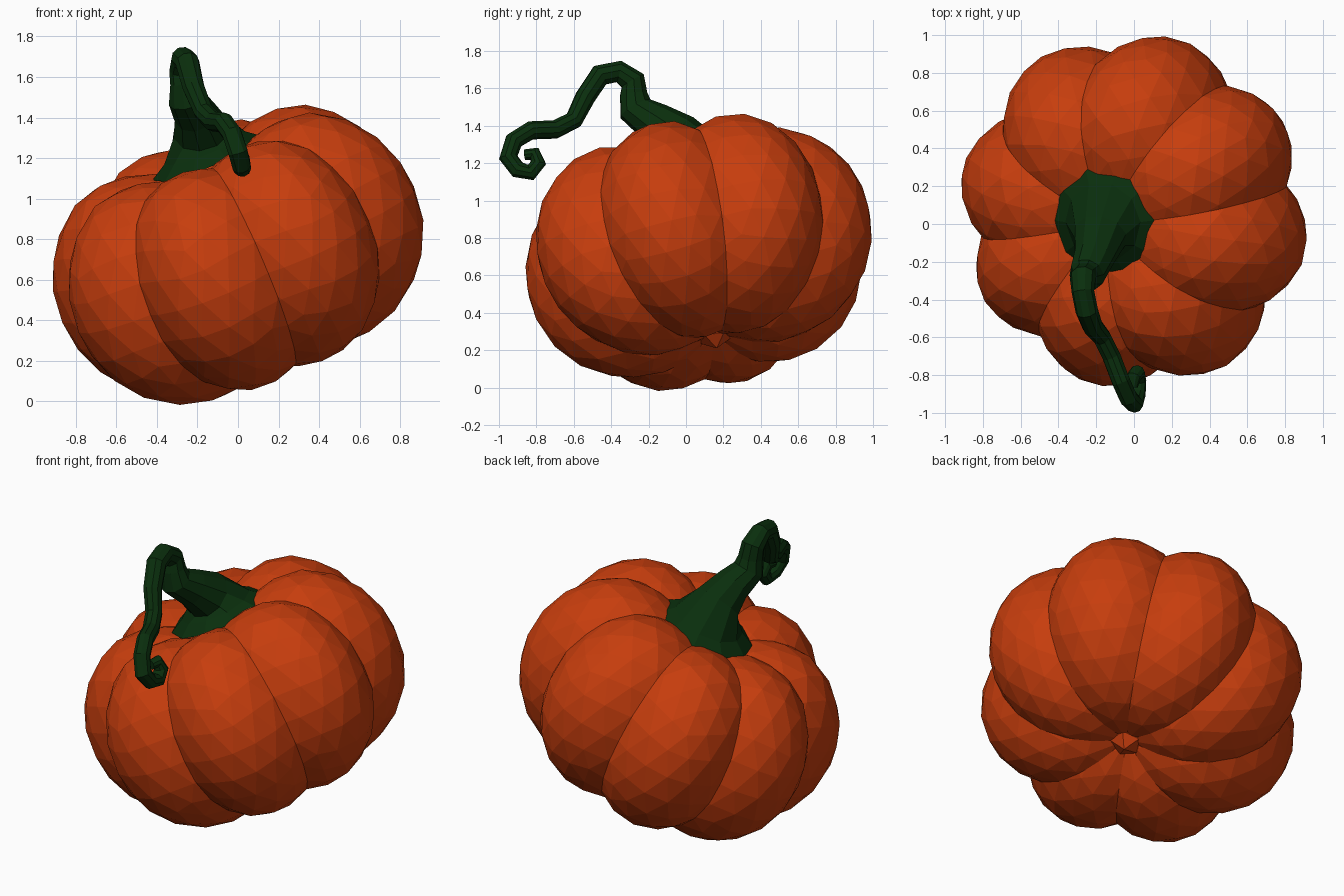
import bpy, bmesh, math
from mathutils import Vector, Matrix

if "Cube" in bpy.data.objects:
    bpy.data.objects.remove(bpy.data.objects["Cube"])

UP = Vector((-0.375, -0.17, 0.91)).normalized()      # leaning axis of the pumpkin
CENTRE = Vector((0, 0.068, 0.725))
FRAME = Matrix.Translation(CENTRE) @ Vector((0, 0, 1)).rotation_difference(UP).to_matrix().to_4x4()


def material(name, colour):
    m = bpy.data.materials.new(name)
    m.diffuse_color = (*colour, 1)
    m.use_nodes = True
    m.node_tree.nodes["Principled BSDF"].inputs["Base Color"].default_value = m.diffuse_color
    return m


def finish(name, bm, mat):
    bmesh.ops.recalc_face_normals(bm, faces=bm.faces[:])
    me = bpy.data.meshes.new(name)
    bm.to_mesh(me)
    bm.free()
    me.materials.append(mat)
    ob = bpy.data.objects.new(name, me)
    bpy.context.collection.objects.link(ob)
    return ob


def blob(name, matrix, detail, mat):
    """Icosphere in the pumpkin's frame, its crown sunk towards the stem."""
    bm = bmesh.new()
    bmesh.ops.create_icosphere(bm, subdivisions=detail, radius=1, matrix=matrix)
    for v in bm.verts:
        if v.co.z > 0:
            r = math.hypot(v.co.x, v.co.y)
            v.co.z -= 0.12 * max(0, 1 - r / 0.62) * min(1, v.co.z / 0.4)
    bm.transform(FRAME)
    return finish(name, bm, mat)


def tube(name, path, sides, mat, start_normal):
    """Skin rings of varying radius along a path."""
    bm = bmesh.new()
    pts = [Vector(p[:3]) for p in path]
    tangent = start_normal
    side = tangent.cross(Vector((0, 1, 0))).normalized()
    rings = []
    for i, p in enumerate(pts):
        if i > 1:
            a = (p - pts[i - 1]).normalized()
            b = (pts[min(i + 1, len(pts) - 1)] - p).normalized()
            new = (a + b).normalized()
            side = tangent.rotation_difference(new) @ side
            tangent = new
        other = tangent.cross(side)
        ring = []
        for k in range(sides):
            t = 2 * math.pi * k / sides
            ring.append(bm.verts.new(p + path[i][3] * (math.cos(t) * side + math.sin(t) * other)))
        rings.append(ring)
    for r0, r1 in zip(rings, rings[1:]):
        for k in range(sides):
            j = (k + 1) % sides
            bm.faces.new((r0[k], r0[j], r1[j], r1[k]))
    bm.faces.new(rings[0][::-1])
    bm.faces.new(rings[-1])
    return finish(name, bm, mat)


orange = material("pumpkin_skin", (0.57, 0.047, 0.004))
green = material("stem_green", (0.003, 0.028, 0.004))

# Eight overlapping lobes round the leaning axis
for k in range(8):
    turn = Matrix.Rotation(math.radians(31.5 + 45 * k), 4, 'Z')
    blob(f"lobe_{k + 1}",
         turn @ Matrix.Translation((0.37, 0, 0)) @ Matrix.Diagonal((0.585, 0.45, 0.595, 1)),
         3, orange)

# Small nub in the dimple underneath
blob("bottom_nub", Matrix.Translation((0, 0, -0.465)) @ Matrix.Scale(0.1, 4), 1, orange)

# Flared stem that narrows into a curling tendril (x, y, z, radius)
stem_path = [
    (-0.155, 0.02, 1.20, 0.29), (-0.165, 0.01, 1.25, 0.215), (-0.18, -0.06, 1.34, 0.145),
    (-0.21, -0.17, 1.42, 0.11), (-0.25, -0.27, 1.49, 0.095), (-0.26, -0.28, 1.57, 0.075),
    (-0.27, -0.285, 1.64, 0.07), (-0.27, -0.36, 1.69, 0.06), (-0.25, -0.46, 1.67, 0.06),
    (-0.22, -0.54, 1.55, 0.055), (-0.17, -0.60, 1.43, 0.05), (-0.12, -0.70, 1.38, 0.05),
    (-0.07, -0.83, 1.375, 0.05), (-0.03, -0.92, 1.32, 0.05), (0.0, -0.95, 1.23, 0.05),
    (0.015, -0.90, 1.165, 0.047), (0.02, -0.83, 1.15, 0.045), (0.015, -0.79, 1.20, 0.043),
    (0.0, -0.81, 1.25, 0.038), (-0.01, -0.86, 1.245, 0.03),
]
tube("stem", stem_path, 10, green, UP)
